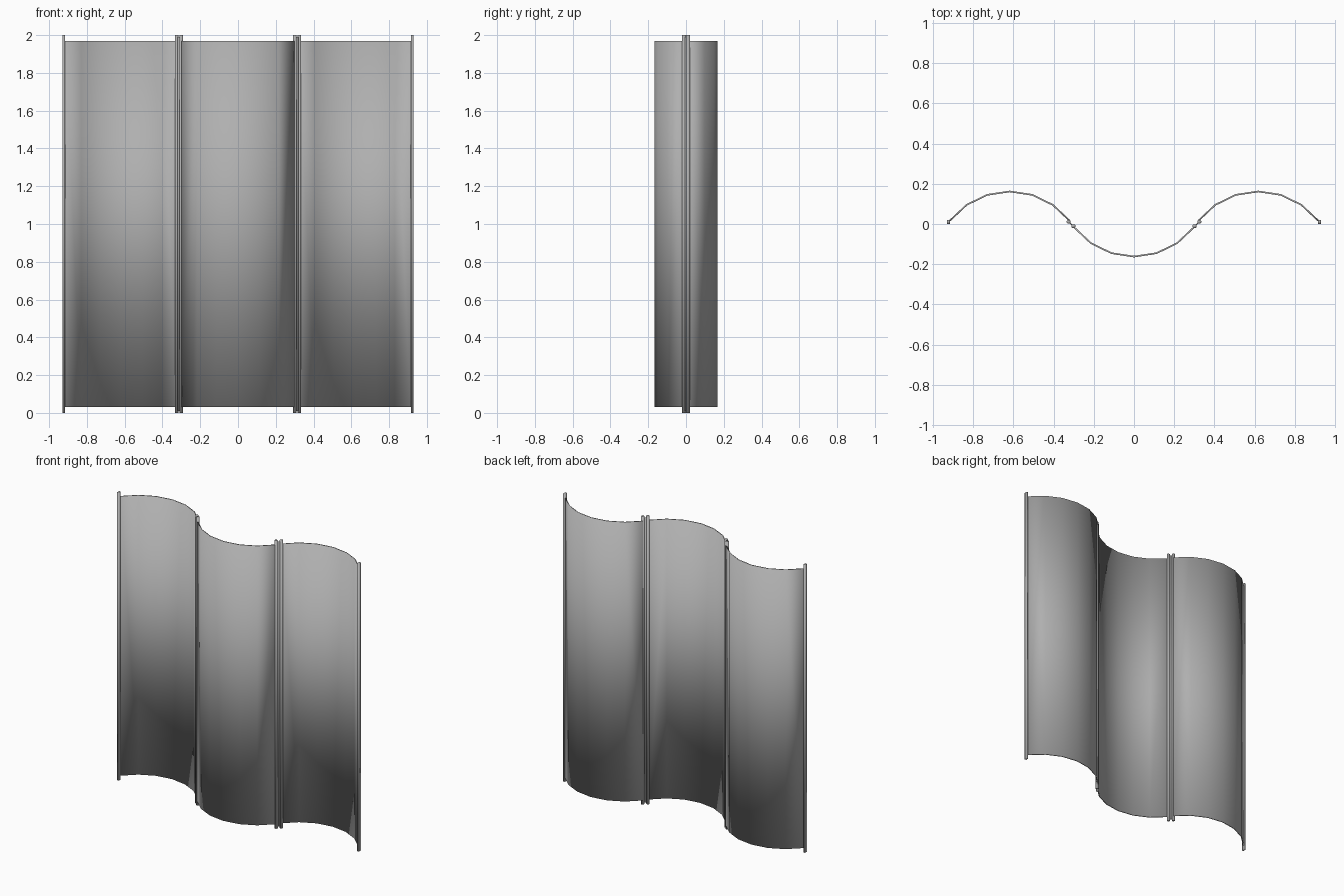
import bpy, bmesh, math

if "Cube" in bpy.data.objects:
    bpy.data.objects.remove(bpy.data.objects["Cube"])

R, HALF, SEG, T = 0.377, 0.297, 6, 0.008   # arc radius, half chord, facets, thickness
ANG = math.asin(HALF / R)

grey = bpy.data.materials.new("dark_grey")
grey.diffuse_color = (0.43, 0.43, 0.43, 1)
grey.use_nodes = True
grey.node_tree.nodes["Principled BSDF"].inputs["Base Color"].default_value = grey.diffuse_color


def finish(name, bm):
    """Turn the mesh into a fully smooth-shaded object."""
    bmesh.ops.recalc_face_normals(bm, faces=bm.faces)
    for f in bm.faces:
        f.smooth = True
    me = bpy.data.meshes.new(name)
    bm.to_mesh(me)
    bm.free()
    me.materials.append(grey)
    bpy.context.collection.objects.link(bpy.data.objects.new(name, me))


def extrude(name, profile, z0, z1):
    """Vertical prism from a closed 2D outline."""
    bm = bmesh.new()
    face = bm.faces.new([bm.verts.new((x, y, z0)) for x, y in profile])
    res = bmesh.ops.extrude_face_region(bm, geom=[face], use_keep_orig=True)
    top = [v for v in res["geom"] if isinstance(v, bmesh.types.BMVert)]
    bmesh.ops.translate(bm, verts=top, vec=(0, 0, z1 - z0))
    finish(name, bm)


def panel(name, cx, side, z0=0.03, z1=1.97):
    """Curved leaf bulging towards +y or -y, closed with quads on every side."""
    bm = bmesh.new()
    rings = []
    for i in range(SEG + 1):
        a = -ANG + 2 * ANG * i / SEG
        rings.append([bm.verts.new((cx + r * math.sin(a),
                                    side * (r * math.cos(a) + 0.162 - R), z))
                      for r, z in ((R + T / 2, z0), (R + T / 2, z1),
                                   (R - T / 2, z1), (R - T / 2, z0))])
    for a, b in zip(rings, rings[1:]):
        for k in range(4):
            j = (k + 1) % 4
            bm.faces.new((a[k], a[j], b[j], b[k]))
    bm.faces.new(rings[0])
    bm.faces.new(rings[-1])
    finish(name, bm)


def post(name, x, y, r, n=8):
    """Slim round edge post."""
    extrude(name, [(x + r * math.cos(2 * math.pi * (i + .5) / n),
                    y + r * math.sin(2 * math.pi * (i + .5) / n)) for i in range(n)], 0, 2)


# three curved leaves of the folding screen
panel("left_panel", -0.618, 1)
panel("middle_panel", 0, -1)
panel("right_panel", 0.618, 1)

for s, label in ((-1, "left"), (1, "right")):
    # flat outer edge strip
    extrude(label + "_outer_post", [(s * 0.929, 0), (s * 0.916, 0),
                                    (s * 0.916, 0.021), (s * 0.929, 0.021)], 0, 2)
    # pair of edge posts at the fold
    post(label + "_fold_post_outer", s * 0.325, 0.011, 0.0105)
    post(label + "_fold_post_inner", s * 0.301, -0.011, 0.0105)
    # narrow hinge strip between them
    extrude(label + "_hinge", [(s * 0.320, 0.003), (s * 0.310, -0.006),
                               (s * 0.306, -0.003), (s * 0.316, 0.006)], 0.01, 1.99)
